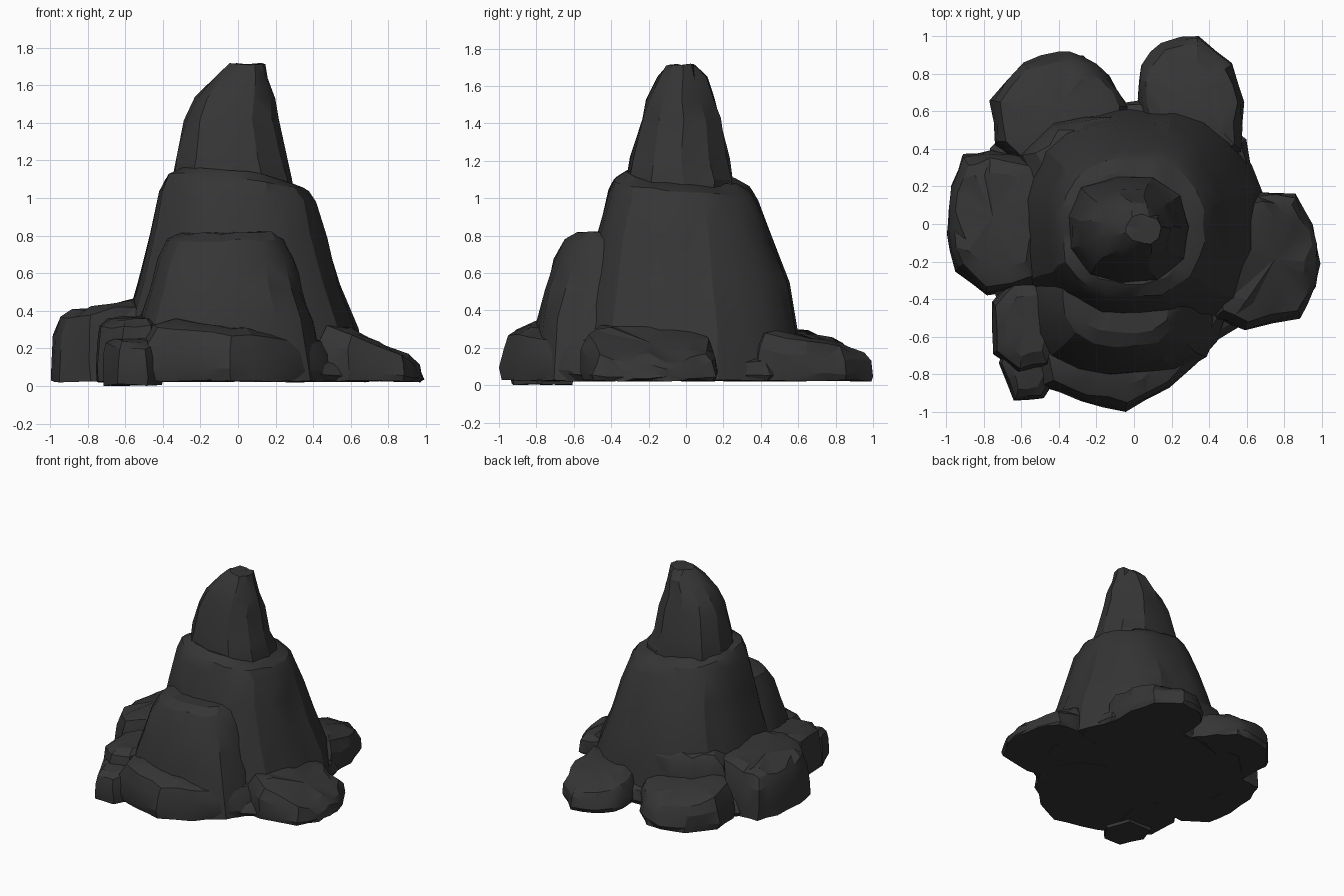
import bpy, bmesh, math, random

if "Cube" in bpy.data.objects:
    bpy.data.objects.remove(bpy.data.objects["Cube"])

random.seed(7)
stone = bpy.data.materials.new("charcoal stone")
stone.diffuse_color = (0.036, 0.036, 0.036, 1)
stone.use_nodes = True
stone.node_tree.nodes["Principled BSDF"].inputs["Base Color"].default_value = stone.diffuse_color


def clamp(v, lo, hi):
    return max(lo, min(hi, v))


def loft(name, rings, rough=0.012):
    """Skin a stack of equal-length rings of points and cap both ends."""
    bm = bmesh.new()
    rows = []
    for i, ring in enumerate(rings):
        j = 0.006 if i == 0 else rough
        rows.append([bm.verts.new((clamp(x + random.uniform(-j, j), -1, 1),
                                   clamp(y + random.uniform(-j, j), -1, 1),
                                   clamp(z + random.uniform(-j, j), 0, 1.72))) for x, y, z in ring])
    n = len(rows[0])
    for a, b in zip(rows, rows[1:]):
        for k in range(n):
            m = (k + 1) % n
            bm.faces.new((a[k], a[m], b[m], b[k]))
    for row in (rows[0], rows[-1]):
        c = bm.verts.new([sum(v.co[i] for v in row) / n for i in range(3)])
        for k in range(n):
            bm.faces.new((row[k], row[(k + 1) % n], c))
    bmesh.ops.triangulate(bm, faces=[f for f in bm.faces if len(f.verts) > 3])
    bmesh.ops.recalc_face_normals(bm, faces=bm.faces)
    me = bpy.data.meshes.new(name)
    bm.to_mesh(me)
    bm.free()
    me.materials.append(stone)
    ob = bpy.data.objects.new(name, me)
    bpy.context.collection.objects.link(ob)
    bpy.ops.object.select_all(action='DESELECT')
    ob.select_set(True)
    bpy.context.view_layer.objects.active = ob
    bpy.ops.object.shade_smooth_by_angle(angle=math.radians(24))
    return ob


def tower(name, levels, n=16, p=2.4, rib=0.03, tilt=(0, 0), rough=0.01):
    """Tapering ribbed column; levels are (z, x0, x1, y0, y1), the top ones tilted."""
    ribs = [1 + random.uniform(-rib, rib) for _ in range(n)]
    top = levels[-1][0]
    rings = []
    for z, x0, x1, y0, y1 in levels:
        cx, cy, rx, ry = (x0 + x1) / 2, (y0 + y1) / 2, (x1 - x0) / 2, (y1 - y0) / 2
        ring = []
        for k in range(n):
            a = 2 * math.pi * (k + 0.1) / n
            c, s = math.cos(a), math.sin(a)
            r = ribs[k] / (abs(c) ** p + abs(s) ** p) ** (1 / p)
            x, y = cx + rx * r * c, cy + ry * r * s
            w = (z / top) ** 4
            ring.append((x, y, z + w * (tilt[0] * x + tilt[1] * y)))
        rings.append(ring)
    loft(name, rings, rough)


def boulder(name, outline, height, tilt=(0, 0), rough=0.013, base=0.025,
            steps=((0, .97), (.2, 1), (.6, .96), (.88, .86), (1, .62))):
    """Rounded boulder from a ground outline; the top slopes by tilt."""
    pts = []
    for (x, y), (u, v) in zip(outline, outline[1:] + outline[:1]):
        pts += [(x, y), ((x + u) / 2, (y + v) / 2)]
    cx = sum(q[0] for q in pts) / len(pts)
    cy = sum(q[1] for q in pts) / len(pts)
    rings = []
    for f, s in steps:
        ring = []
        for x, y in pts:
            dx, dy = (x - cx) * s, (y - cy) * s
            h = height + tilt[0] * dx + tilt[1] * dy
            ring.append((cx + dx, cy + dy, base + f * (h - base)))
        rings.append(ring)
    loft(name, rings, rough)


# Summit spire
tower("summit_spire", [
    (1.00, -.37, .31, -.33, .27), (1.10, -.36, .295, -.33, .265),
    (1.22, -.34, .26, -.30, .235), (1.42, -.285, .21, -.245, .19),
    (1.53, -.235, .19, -.215, .15), (1.64, -.13, .165, -.16, .11),
    (1.715, -.04, .14, -.11, .05)], n=11, p=2.3, rib=.02)

# Main ribbed column
tower("main_column", [
    (.025, -.66, .68, -.62, .62), (.30, -.62, .63, -.58, .59),
    (.55, -.54, .54, -.53, .54), (.80, -.475, .47, -.47, .455),
    (1.00, -.425, .415, -.42, .385), (1.07, -.385, .37, -.385, .35),
    (1.11, -.30, .28, -.32, .28)], n=26, p=2.5, rib=.025, tilt=(-.12, -.10))

# Front shoulder ledge
tower("front_shoulder", [
    (.025, -.57, .46, -.82, -.1), (.35, -.52, .40, -.79, -.1),
    (.52, -.47, .345, -.745, -.1), (.68, -.42, .295, -.70, -.1),
    (.79, -.37, .25, -.65, -.1), (.83, -.31, .20, -.58, -.12)],
    n=18, p=2.8, rib=.015, tilt=(0, .03))

# Front foot
boulder("front_foot", [(-.50, -.86), (-.28, -.94), (-.04, -1.0), (.2, -.87), (.44, -.62),
                       (.56, -.4), (.3, -.25), (-.4, -.25), (-.56, -.6)], .315, (-.12, .02))

# Boulders around the base
boulder("left_boulder", [(-1.0, -.05), (-.95, -.25), (-.78, -.38), (-.5, -.34), (-.4, 0),
                         (-.5, .36), (-.76, .39), (-.91, .37), (-.97, .2)], .415, (.18, -.03),
        steps=((0, 1), (.25, .98), (.7, .96), (.92, .86), (1, .65)))
boulder("front_left_boulder", [(-.75, -.69), (-.76, -.42), (-.64, -.29), (-.44, -.28),
                               (-.38, -.5), (-.44, -.77), (-.62, -.80)], .365, (.03, .05), .007)
boulder("front_left_stone", [(-.72, -.74), (-.64, -.94), (-.48, -.93), (-.40, -.8),
                             (-.46, -.6), (-.68, -.6)], .25, (0, .15), .007, base=.006)
boulder("back_left_boulder", [(-.76, .66), (-.6, .86), (-.4, .91), (-.27, .9), (-.14, .79),
                              (-.02, .62), (-.1, .35), (-.5, .2), (-.74, .42)], .285, (-.05, -.22))
boulder("back_right_boulder", [(.04, .85), (.15, .97), (.35, 1.0), (.52, .85), (.58, .64),
                               (.58, .38), (.35, .3), (.06, .4), (.03, .67)], .25, (0, -.2))
boulder("right_boulder", [(.99, -.2), (.955, .0), (.86, .15), (.66, .17), (.45, .1),
                          (.42, -.5), (.58, -.57), (.88, -.5), (.97, -.34)], .228, (-.47, 0))

# Low skirt filling the gaps between the boulders
boulder("base_skirt", [(.62, -.5), (.68, .1), (.6, .45), (.3, .68), (-.05, .65), (-.5, .66),
                       (-.76, .4), (-.78, -.3), (-.62, -.6), (-.2, -.8), (.3, -.72)], .2, (-.03, 0))
# Broken ledge at the back left of the column
boulder("back_left_ledge", [(-.62, .36), (-.44, .56), (-.1, .6), (-.05, .3), (-.5, .1)],
        .50, (.25, -.3), base=.03)
